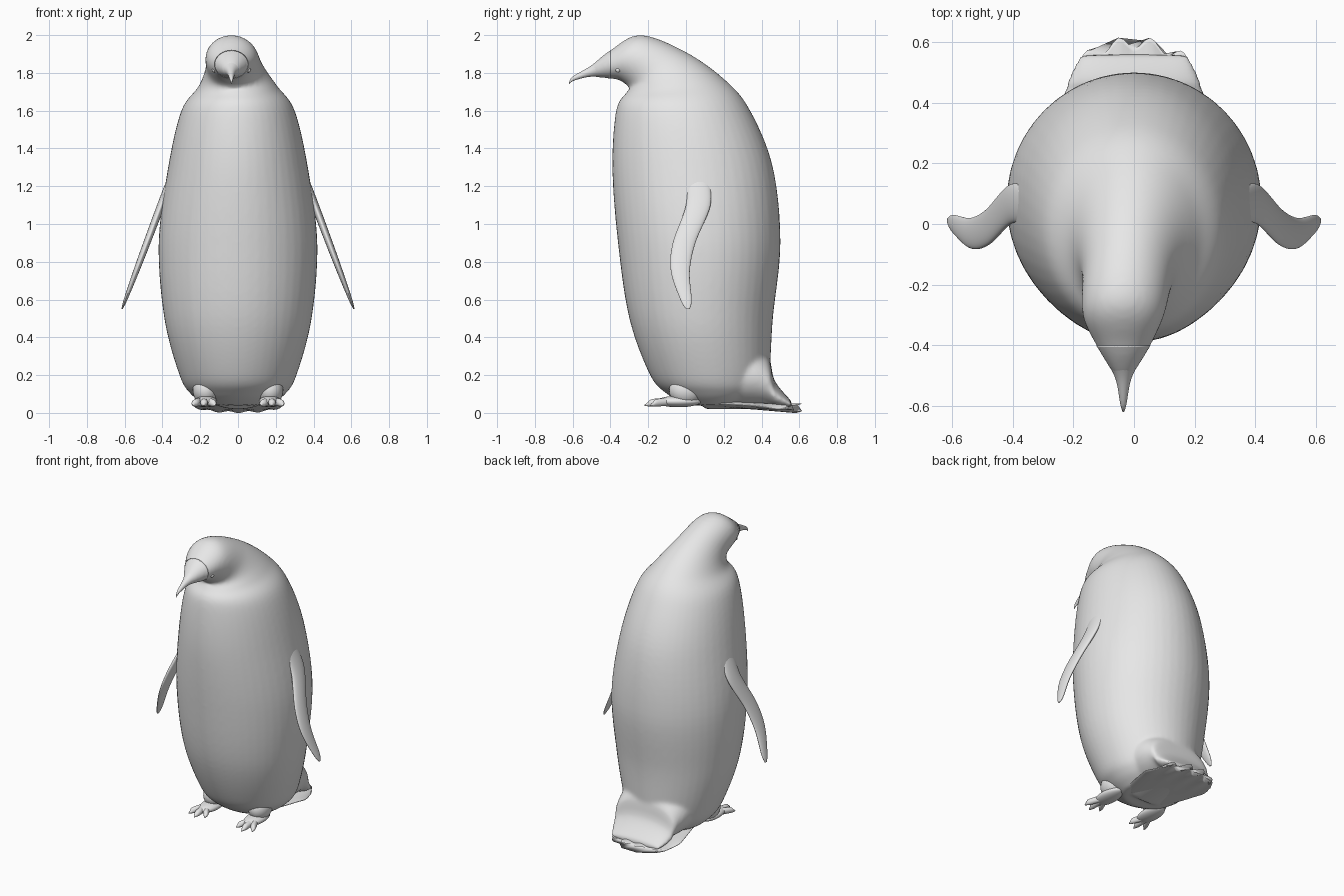
import bpy, bmesh, math
from mathutils import Vector, Matrix

default_cube = bpy.data.objects.get("Cube")
if default_cube:
    bpy.data.objects.remove(default_cube, do_unlink=True)

colour = (0.8, 0.8, 0.8, 1)
grey = bpy.data.materials.new("plain_grey")
grey.use_nodes = True
grey.diffuse_color = colour
grey.node_tree.nodes["Principled BSDF"].inputs["Base Color"].default_value = colour


def spline(before, start, end, after, t):
    """Smooth curve from start to end, guided by both neighbours."""
    leave, arrive = (end - before) / 2, (after - start) / 2
    ease = t * t * (3 - 2 * t)
    stay = 1 - t
    return start.lerp(end, ease) + leave * (t * stay * stay) - arrive * (t * t * stay)


def section(centre, across, along):
    """Cross-section ellipse given by its centre and two half axes."""
    return Vector(centre), Vector(across), Vector(along)


def loft(bm, sections, sides=48, steps=8):
    """Skin a smooth closed tube through the sections."""
    padded = [sections[0], *sections, sections[-1]]
    stations = []
    for group in zip(padded, padded[1:], padded[2:], padded[3:]):
        for step in range(steps):
            stations.append([spline(*parts, step / steps) for parts in zip(*group)])
    stations.append(sections[-1])
    angles = [math.tau * k / sides for k in range(sides)]
    rings = []
    for centre, across, along in stations:
        rings.append([bm.verts.new(centre + across * math.cos(a) + along * math.sin(a))
                      for a in angles])
    for lower, upper in zip(rings, rings[1:]):
        for k in range(sides):
            bm.faces.new((lower[k - 1], lower[k], upper[k], upper[k - 1]))
    bm.faces.new(rings[0])
    bm.faces.new(rings[-1])


def blob(bm, centre, size):
    """Ellipsoid with the given half sizes."""
    placing = Matrix.Translation(centre) @ Matrix.Diagonal((*size, 1))
    bmesh.ops.create_uvsphere(bm, u_segments=24, v_segments=16, radius=1, matrix=placing)


def finish(name, bm):
    """Turn the mesh into a smooth shaded grey object."""
    bmesh.ops.recalc_face_normals(bm, faces=bm.faces[:])
    for face in bm.faces:
        face.smooth = True
    mesh = bpy.data.meshes.new(name)
    bm.to_mesh(mesh)
    bm.free()
    mesh.materials.append(grey)
    obj = bpy.data.objects.new(name, mesh)
    bpy.context.scene.collection.objects.link(obj)
    return obj


# Torso rings: height, front, back, half width
profile = []
for z, front, back, half in [
        (0.04, 0, 0.3, 0.17), (0.1, -0.1, 0.4, 0.25), (0.2, -0.19, 0.44, 0.31),
        (0.5, -0.3, 0.46, 0.39), (0.9, -0.36, 0.5, 0.42), (1.3, -0.39, 0.46, 0.37),
        (1.6, -0.37, 0.34, 0.3)]:
    profile.append(section((0, (front + back) / 2, z), (half, 0, 0), (0, (back - front) / 2, 0)))

# Neck, head and beak rings: throat point, crown point, half width
head_shift = -0.035
for index, (throat, crown, half) in enumerate([
        ((-0.32, 1.69), (0.21, 1.76), 0.21), ((-0.3, 1.72), (0, 1.91), 0.155),
        ((-0.35, 1.76), (-0.24, 2), 0.135), ((-0.4, 1.77), (-0.4, 1.92), 0.09),
        ((-0.5, 1.78), (-0.5, 1.84), 0.03), ((-0.59, 1.76), (-0.6, 1.78), 0.01),
        ((-0.62, 1.74), (-0.62, 1.745), 0.002)]):
    low, high = Vector((0, *throat)), Vector((0, *crown))
    sideways = Vector((head_shift * min(1, index / 2), 0, 0))
    profile.append(section((low + high) / 2 + sideways, (half, 0, 0), (high - low) / 2))

# Body with the rump blended in: distance back, top height, half width
body_mesh = bmesh.new()
loft(body_mesh, profile[:-2])
rump = []
for y, top, half in [(0.1, 0.25, 0.2), (0.3, 0.37, 0.25), (0.43, 0.31, 0.23),
                     (0.47, 0.17, 0.22), (0.56, 0.06, 0.18)]:
    bottom = 0.02
    rump.append(section((0, y, (top + bottom) / 2), (half, 0, 0), (0, 0, (top - bottom) / 2)))
loft(body_mesh, rump)
body = finish("body", body_mesh)
blend = body.modifiers.new("blend", "REMESH")
blend.mode = "VOXEL"
blend.voxel_size = 0.012
blend.use_smooth_shade = True
soften = body.modifiers.new("soften", "SMOOTH")
soften.factor = 0.5
soften.iterations = 8

# Slender hooked beak continuing the face
beak_mesh = bmesh.new()
loft(beak_mesh, profile[-4:])
finish("beak", beak_mesh)

# Tail feathers: a thin fan with a scalloped, pleated edge
tail_mesh = bmesh.new()
fan = [section((0, y, 0.06 * (1 - y)), (half, 0, 0), (0, 0, 0.02))
       for y, half in [(0.1, 0.16), (0.4, 0.23), (0.6, 0.2)]]
loft(tail_mesh, fan, sides=72)
for vert in tail_mesh.verts:
    x, y, z = vert.co
    amount = max(0, min(1, 4 * (y - 0.35)))
    feather = math.cos(60 * (x + 0.05))
    vert.co.y += amount * (0.02 * feather - 2 * x * x)
    vert.co.z += amount * 0.005 * feather
finish("tail_feathers", tail_mesh)

# Flippers sloping outward: height, front edge, back edge
flipper_mesh = bmesh.new()
flipper = []
for z, front, back in [(1.25, 0, 0.12), (1.1, 0, 0.13), (0.9, -0.07, 0.05),
                       (0.75, -0.08, 0.02), (0.6, -0.03, 0.03), (0.55, 0, 0.02)]:
    chord = back - front
    outward = 0.82 - 0.375 * z
    flipper.append(section((outward, (front + back) / 2, z),
                           (0, chord / 2, 0), (chord / 6, 0, 0)))
loft(flipper_mesh, flipper)
flippers = finish("flippers", flipper_mesh)
flippers.modifiers.new("mirror", "MIRROR")

# Feet: ankle, sole and three clawed toes
foot_mesh = bmesh.new()
blob(foot_mesh, (0.17, 0, 0.12), (0.07, 0.09, 0.08))
blob(foot_mesh, (0.17, -0.04, 0.06), (0.06, 0.12, 0.03))
for spread in (-0.06, 0, 0.06):
    root = Vector((0.18, -0.06, 0.06))
    tip = Vector((0.18 + spread, abs(spread) / 2 - 0.22, 0.04))
    toe = []
    for along, radius in [(0, 0.02), (0.7, 0.02), (0.9, 0.01), (1, 0.002)]:
        arch = Vector((0, 0, 0.01 * math.sin(math.pi * along)))
        toe.append(section(root.lerp(tip, along) + arch, (radius, 0, 0), (0, 0, radius)))
    loft(foot_mesh, toe, sides=16)
feet = finish("feet", foot_mesh)
feet.modifiers.new("mirror", "MIRROR")

# Eyes: small beads on both sides of the face
eye_mesh = bmesh.new()
bead = 0.013
for side in (-1, 1):
    blob(eye_mesh, (head_shift + side * 0.09, -0.36, 1.815), (bead, bead, bead))
finish("eyes", eye_mesh)
